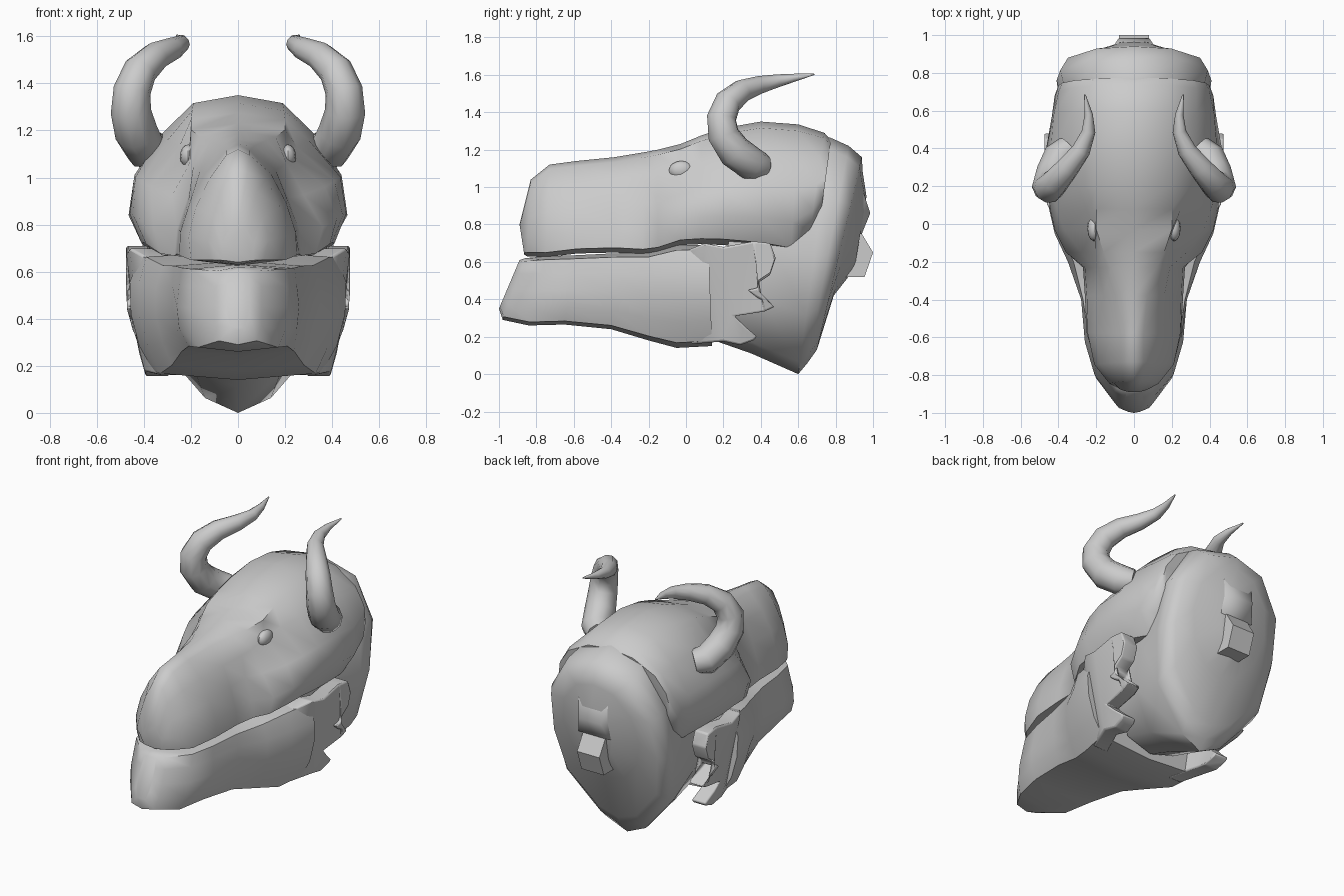
import bpy, bmesh, math
from mathutils import Vector

if "Cube" in bpy.data.objects:
    bpy.data.objects.remove(bpy.data.objects["Cube"])

LEVELS = (0.05, 0.25, 0.5, 0.75, 0.95)


def finish(bm, name, angle=40, mirror=False, bevel=0):
    bmesh.ops.recalc_face_normals(bm, faces=bm.faces)
    me = bpy.data.meshes.new(name)
    bm.to_mesh(me)
    bm.free()
    ob = bpy.data.objects.new(name, me)
    bpy.context.collection.objects.link(ob)
    smooth(ob, angle)
    if mirror:
        ob.modifiers.new("Mirror", 'MIRROR')
    if bevel:
        b = ob.modifiers.new("Bevel", 'BEVEL')
        b.width, b.segments = bevel, 2
    return ob


def smooth(ob, angle):
    bpy.ops.object.select_all(action='DESELECT')
    ob.select_set(True)
    bpy.context.view_layer.objects.active = ob
    bpy.ops.object.shade_smooth_by_angle(angle=math.radians(angle))


def loft(name, rings, angle=50):
    """Each ring: top (y, z), bottom (y, z), then half-widths at LEVELS from top to bottom."""
    bm = bmesh.new()
    loops = []
    for yt, zt, yb, zb, *widths in rings:
        top, bot = Vector((0, yt, zt)), Vector((0, yb, zb))
        side = [(w, top.lerp(bot, t)) for w, t in zip(widths, LEVELS)]
        pts = [top] + [p + Vector((w, 0, 0)) for w, p in side] + [bot]
        pts += [p - Vector((w, 0, 0)) for w, p in reversed(side)]
        loops.append([bm.verts.new(p) for p in pts])
    n = len(loops[0])
    for a, b in zip(loops, loops[1:]):
        for i in range(n):
            j = (i + 1) % n
            bm.faces.new((a[i], a[j], b[j], b[i]))
    bm.faces.new(loops[0])
    bm.faces.new(loops[-1])
    return finish(bm, name, angle)


def plate(name, outline, outer, inner, **kw):
    """Extrude a y-z outline between two x functions."""
    bm = bmesh.new()
    a = [bm.verts.new((outer(y, z), y, z)) for y, z in outline]
    b = [bm.verts.new((inner(y, z), y, z)) for y, z in outline]
    for i in range(len(a)):
        j = (i + 1) % len(a)
        bm.faces.new((a[i], a[j], b[j], b[i]))
    caps = [bm.faces.new(a), bm.faces.new(b)]
    bmesh.ops.triangulate(bm, faces=caps)
    return finish(bm, name, **kw)


# Upper head: snout, brow, eye sockets, cheeks and skull
loft("upper_head", [
    (-.89, .80, -.865, .64, .03, .05, .07, .08, .06),
    (-.83, 1.04, -.85, .63, .04, .08, .11, .13, .11),
    (-.73, 1.12, -.75, .625, .05, .12, .18, .21, .20),
    (-.58, 1.14, -.58, .645, .05, .14, .205, .245, .25),
    (-.38, 1.16, -.38, .65, .07, .16, .21, .25, .26),
    (-.23, 1.185, -.23, .64, .12, .19, .215, .26, .27),
    (-.15, 1.20, -.15, .65, .16, .205, .28, .36, .33),
    (-.03, 1.23, -.03, .69, .20, .21, .37, .42, .39),
    (.08, 1.275, .08, .695, .20, .25, .41, .445, .40),
    (.2, 1.315, .2, .69, .195, .30, .435, .46, .41),
    (.4, 1.35, .4, .67, .19, .33, .44, .465, .39),
    (.6, 1.335, .56, .64, .19, .33, .425, .435, .35),
    (.74, 1.29, .66, .74, .18, .33, .40, .42, .37),
    (.775, 1.25, .72, .85, .16, .31, .38, .40, .36),
])

# Lower jaw
loft("lower_jaw", [
    (-.89, .61, -1.0, .35, .04, .05, .05, .05, .03),
    (-.86, .62, -.98, .29, .09, .10, .10, .10, .08),
    (-.75, .63, -.84, .26, .20, .205, .21, .20, .17),
    (-.6, .635, -.65, .265, .24, .25, .26, .25, .21),
    (-.4, .645, -.4, .24, .27, .28, .28, .27, .24),
    (-.2, .65, -.2, .18, .32, .35, .35, .32, .28),
    (-.05, .69, -.05, .14, .39, .42, .42, .38, .33),
    (.12, .69, .14, .15, .42, .46, .455, .42, .36),
])


# Spiked plates at the back corners of the jaw
def jaw_outer(y, z):
    return .475 - .7 * max(0, .12 - y) - .085 * min(1, max(0, 1 - (z - .15) / .3))


plate("jaw_flap", [
    (0, .66), (.1, .70), (.2, .68), (.36, .71), (.45, .70), (.48, .62),
    (.45, .53), (.39, .49), (.38, .46), (.33, .45), (.38, .41), (.475, .36), (.42, .335),
    (.26, .31), (.31, .26), (.38, .20), (.36, .18), (.29, .155), (.2, .175), (.03, .16)],
    jaw_outer, lambda y, z: jaw_outer(y, z) - .10, mirror=True, bevel=.022, angle=60)

# Neck stump with a bulging back
loft("neck", [
    (.3, 1.2, .15, .18, .15, .25, .30, .30, .18),
    (.55, 1.28, .35, .11, .18, .30, .33, .33, .18),
    (.77, 1.265, .6, .0, .22, .37, .40, .36, .14),
    (.87, 1.22, .65, .06, .24, .39, .41, .36, .15),
    (.94, 1.16, .70, .13, .20, .35, .37, .32, .14),
    (.945, 1.08, .79, .42, .13, .24, .27, .23, .12),
    (.965, .95, .90, .56, .07, .11, .12, .10, .07),
])

# Broken spine ends at the back of the neck
plate("spine_stub", [(.8, .52), (.955, .52), (1.0, .65), (.94, .75), (.8, .78)],
      lambda y, z: .08, lambda y, z: -.08, angle=30)
plate("upper_spine_stub", [(.8, .72), (.94, .75), (.985, .86), (.94, 1.0), (.8, 1.05)],
      lambda y, z: .16 - .7 * max(0, y - .87), lambda y, z: -.16 + .7 * max(0, y - .87), angle=60)

# Horns: a tapered sweep, mirrored
cu = bpy.data.curves.new("horns", 'CURVE')
cu.dimensions = '3D'
cu.bevel_depth, cu.bevel_resolution, cu.use_fill_caps = 1, 3, True
path = [
    (.34, .40, 1.11, .075), (.395, .35, 1.125, .09), (.432, .26, 1.19, .092),
    (.455, .20, 1.28, .086), (.45, .19, 1.37, .08), (.415, .225, 1.455, .073),
    (.35, .30, 1.515, .062), (.28, .39, 1.545, .05), (.24, .49, 1.568, .036),
    (.24, .58, 1.585, .022), (.26, .685, 1.603, .004)]
sp = cu.splines.new('POLY')
sp.points.add(len(path) - 1)
for p, (x, y, z, r) in zip(sp.points, path):
    p.co, p.radius = (x, y, z, 1), r
horns = bpy.data.objects.new("horns", cu)
bpy.context.collection.objects.link(horns)
bpy.ops.object.select_all(action='DESELECT')
horns.select_set(True)
bpy.context.view_layer.objects.active = horns
bpy.ops.object.convert(target='MESH')
horns = bpy.context.object
smooth(horns, 50)
horns.modifiers.new("Mirror", 'MIRROR')

# Eyes
bm = bmesh.new()
bmesh.ops.create_uvsphere(bm, u_segments=12, v_segments=8, radius=1)
bmesh.ops.scale(bm, vec=(.035, .066, .05), verts=bm.verts)
bmesh.ops.translate(bm, vec=(.212, -.025, 1.09), verts=bm.verts)
finish(bm, "eyes", mirror=True)
